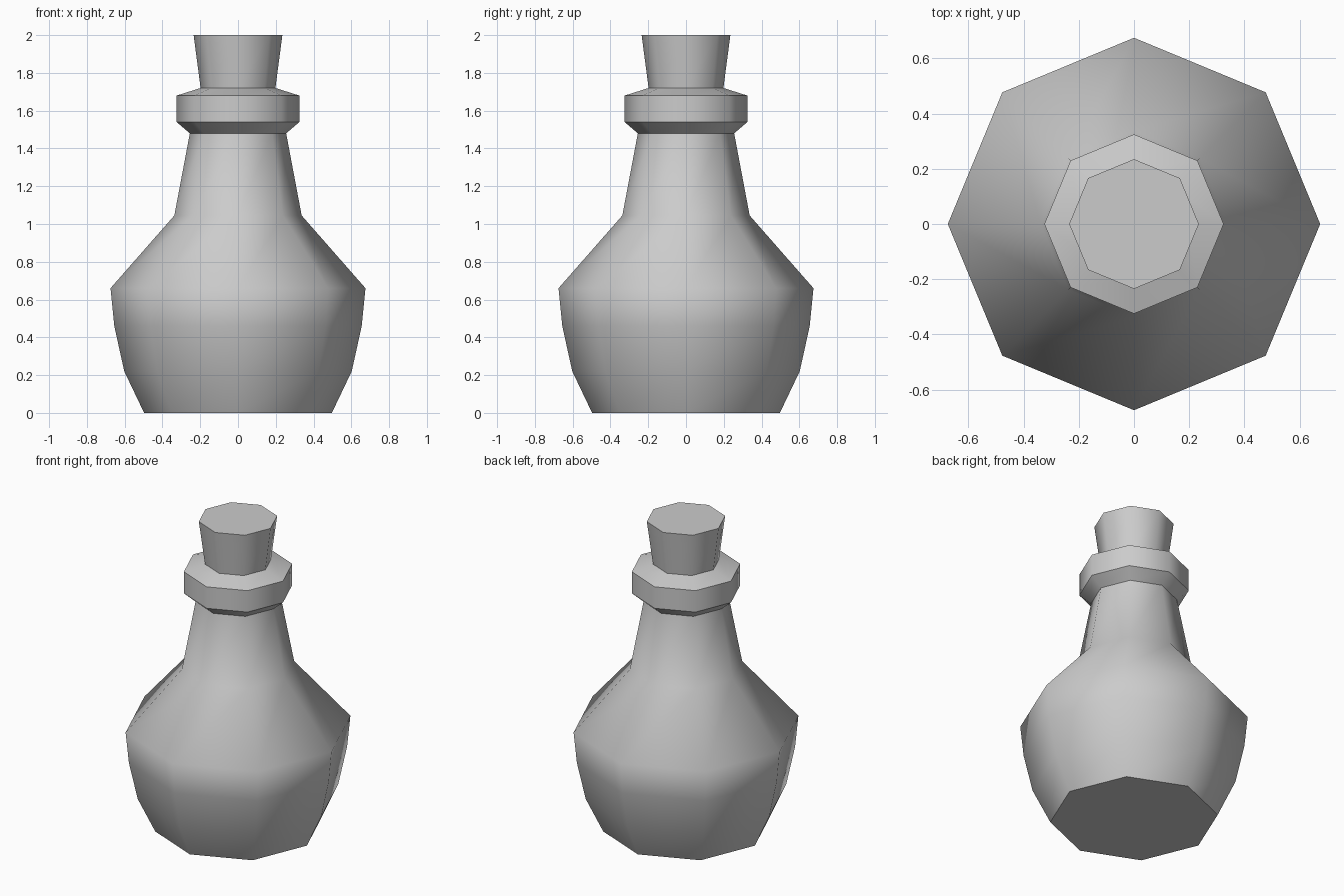
import bpy, bmesh
from math import cos, sin, tau

if "Cube" in bpy.data.objects:
    bpy.data.objects.remove(bpy.data.objects["Cube"])

SIDES = 8


def lathe(name, profile, sharp_rings=(), cap_bottom=False, cap_top=False):
    """Spin (radius, z) points into an eight-sided, smooth-shaded shell."""
    bm = bmesh.new()
    rings = [[bm.verts.new((r * cos(tau * i / SIDES), r * sin(tau * i / SIDES), z))
              for i in range(SIDES)] for r, z in profile]
    for low, high in zip(rings, rings[1:]):
        for i in range(SIDES):
            j = (i + 1) % SIDES
            bm.faces.new((low[i], low[j], high[j], high[i]))
    if cap_bottom:
        bm.faces.new(rings[0][::-1])
    if cap_top:
        bm.faces.new(rings[-1])
    for face in bm.faces:
        face.smooth = True
    for k in sharp_rings:
        for i in range(SIDES):
            bm.edges.get((rings[k][i], rings[k][(i + 1) % SIDES])).smooth = False
    mesh = bpy.data.meshes.new(name)
    bm.to_mesh(mesh)
    bm.free()
    obj = bpy.data.objects.new(name, mesh)
    bpy.context.collection.objects.link(obj)
    return obj


# Flask belly and neck
lathe("bottle_body",
      [(0.497, 0), (0.602, 0.22), (0.655, 0.46), (0.675, 0.66),
       (0.337, 1.045), (0.255, 1.48)],
      sharp_rings=[0], cap_bottom=True)

# Bevelled lip around the mouth
lathe("bottle_lip",
      [(0.255, 1.48), (0.325, 1.54), (0.325, 1.68), (0.198, 1.72)],
      sharp_rings=[1, 2])

# Tapered stopper
lathe("cork", [(0.198, 1.72), (0.235, 2.0)], sharp_rings=[1], cap_top=True)
